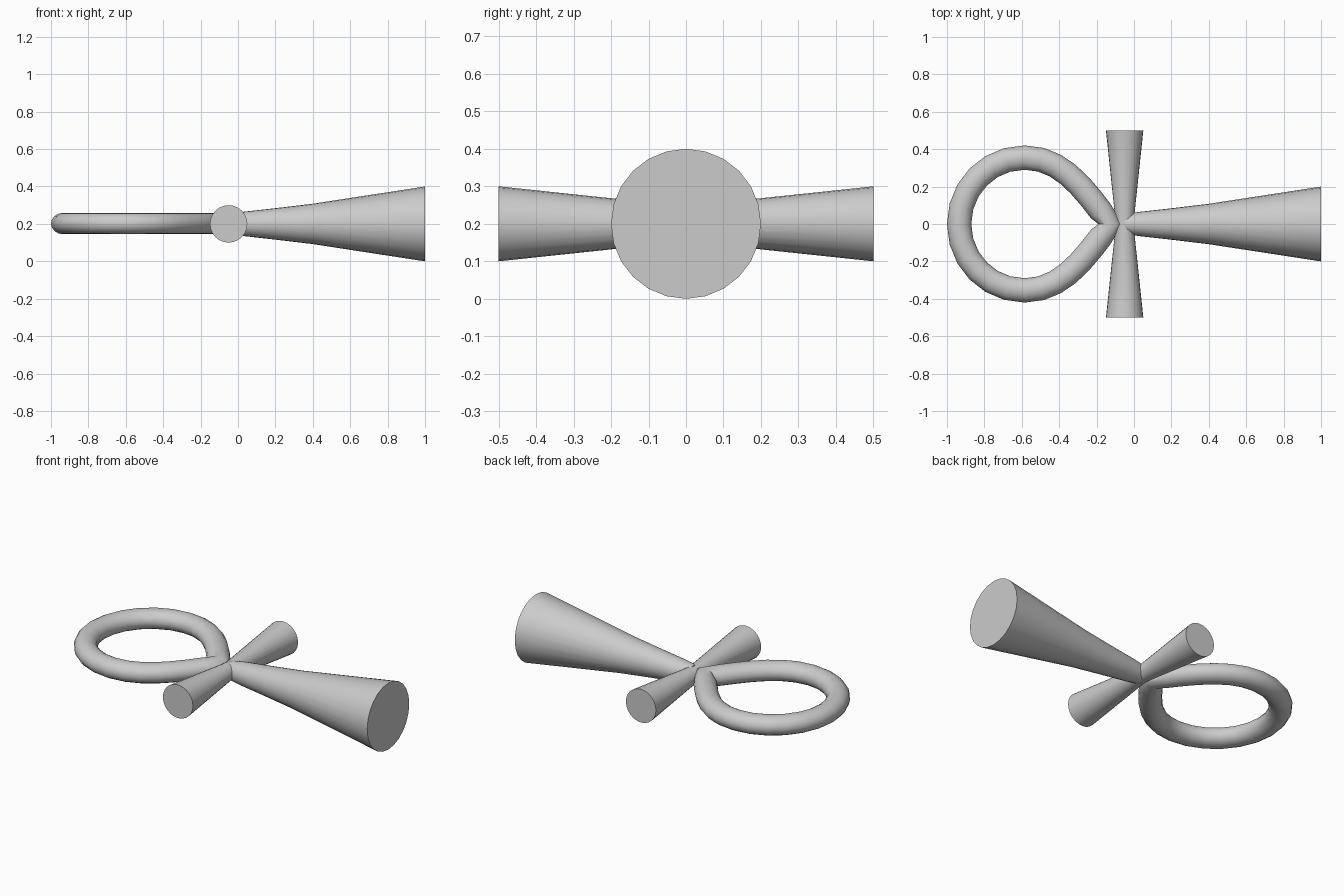
import bpy, bmesh, math
from mathutils import Vector

if "Cube" in bpy.data.objects:
    bpy.data.objects.remove(bpy.data.objects["Cube"])

Z = 0.2  # height of the centre plane


def finish(bm, name):
    bmesh.ops.recalc_face_normals(bm, faces=bm.faces[:])
    mesh = bpy.data.meshes.new(name)
    bm.to_mesh(mesh)
    bm.free()
    ob = bpy.data.objects.new(name, mesh)
    bpy.context.collection.objects.link(ob)
    bpy.ops.object.select_all(action='DESELECT')
    ob.select_set(True)
    bpy.context.view_layer.objects.active = ob
    bpy.ops.object.shade_smooth_by_angle(angle=math.radians(40))
    return ob


def bridge(bm, a, b):
    n = len(a)
    for i in range(n):
        bm.faces.new((a[i], a[(i + 1) % n], b[(i + 1) % n], b[i]))


def flared_rod(name, axis, side, origin, profile, sides=24):
    """Round rod along axis, from (distance, radius) pairs, capped at both ends."""
    bm = bmesh.new()
    rings = []
    for d, r in profile:
        ring = []
        for i in range(sides):
            t = math.tau * i / sides
            ring.append(bm.verts.new(origin + axis * d + side * (r * math.cos(t))
                                     + Vector((0, 0, r * math.sin(t)))))
        rings.append(ring)
    for a, b in zip(rings, rings[1:]):
        bridge(bm, a, b)
    bm.faces.new(rings[0])
    bm.faces.new(rings[-1])
    return finish(bm, name)


def bezier(p, t):
    s = 1 - t
    return p[0] * s**3 + p[1] * 3 * s * s * t + p[2] * 3 * s * t * t + p[3] * t**3


X, Y = Vector((1, 0, 0)), Vector((0, 1, 0))

# Stem, widening to the foot
flared_rod("stem", X, Y, Vector((0, 0, Z)),
           [(-0.05, 0.052), (0.03, 0.065), (0.2, 0.084), (0.4, 0.108), (1.0, 0.2)])

# Cross arms, waisted in the middle
flared_rod("cross_arms", Y, X, Vector((-0.05, 0, Z)),
           [(-0.5, 0.1), (0, 0.047), (0.5, 0.1)])

# Teardrop loop: half path from the round end to the tip, then mirrored
arc = [Vector(p) for p in ((-0.935, 0), (-0.935, 0.195), (-0.78, 0.355), (-0.585, 0.355))]
taper = [Vector(p) for p in ((-0.585, 0.355), (-0.37, 0.355), (-0.25, 0.16), (-0.125, 0))]
half = [bezier(arc, i / 6) for i in range(6)] + [bezier(taper, i / 7) for i in range(8)]
path = half + [Vector((p.x, -p.y)) for p in half[-2:0:-1]]

bm = bmesh.new()
rings = []
n = len(path)
for k, p in enumerate(path):
    tan = ((path[(k + 1) % n] - p).normalized() + (p - path[k - 1]).normalized()).normalized()
    if k == len(half) - 1:
        tan = Vector((0, -1))  # pinched tip section
    ring = []
    for i in range(16):
        a = math.tau * i / 16
        w = 0.065 * math.cos(a)
        ring.append(bm.verts.new((p.x - tan.y * w, p.y + tan.x * w,
                                  Z + 0.002 + 0.057 * math.sin(a))))
    rings.append(ring)
for k in range(n):
    bridge(bm, rings[k], rings[(k + 1) % n])
finish(bm, "loop")
